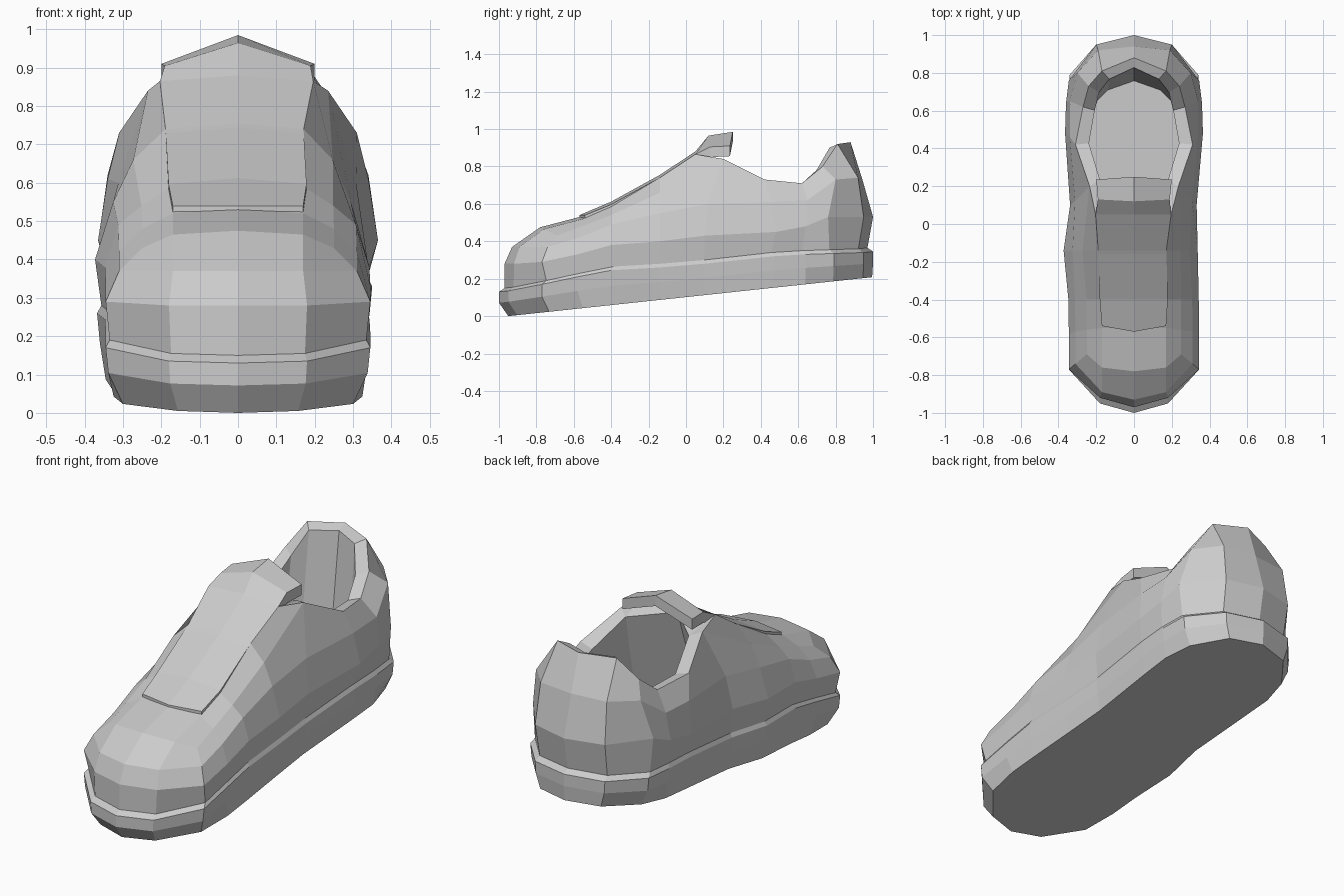
import bpy
import bmesh
from mathutils import Vector

default_cube = bpy.data.objects.get("Cube")
if default_cube:
    bpy.data.objects.remove(default_cube, do_unlink=True)

material = bpy.data.materials.new("plain grey")
material.use_nodes = True
grey = (0.6, 0.6, 0.6, 1)
material.diffuse_color = grey
material.node_tree.nodes["Principled BSDF"].inputs["Base Color"].default_value = grey


def points(xs, ys, zs):
    """Combine separate coordinate rows into a row of points."""
    return [Vector(point) for point in zip(xs, ys, zs)]


def skin(row_a, row_b):
    """Faces that join two rows of points of equal length."""
    return [[row_a[i], row_a[i + 1], row_b[i + 1], row_b[i]]
            for i in range(len(row_a) - 1)]


def side_width(point, side):
    """Mirrored x, with the ball of the foot fuller on the right side."""
    fullness = max(0, 1 - abs(point.y + .14) / .3)
    return point.x * (side - .05 * fullness)


def build_mirrored(name, polygons):
    """Make one flat shaded object from the polygons of its left half."""
    mesh_builder = bmesh.new()
    for polygon in polygons:
        for side in (1, -1):
            corners = [mesh_builder.verts.new((side_width(p, side), p.y, p.z))
                       for p in polygon]
            mesh_builder.faces.new(corners[::side])
    bmesh.ops.remove_doubles(mesh_builder, verts=mesh_builder.verts, dist=0.0005)
    bmesh.ops.recalc_face_normals(mesh_builder, faces=mesh_builder.faces)
    mesh = bpy.data.meshes.new(name)
    mesh_builder.to_mesh(mesh)
    mesh_builder.free()
    mesh.materials.append(material)
    shape = bpy.data.objects.new(name, mesh)
    bpy.context.collection.objects.link(shape)
    return shape


# Sole outline, running from the toe centre round the left side to the heel
outline = points(
    [0, .18, .345, .345, .345, .35, .33, .345, .35, .34, .2, 0],
    [-1, -.95, -.77, -.58, -.4, -.14, .1, .47, .64, .79, .95, 1],
    [.13, .135, .17, .21, .245, .26, .28, .32, .33, .335, .34, .345])


def sole_bottom(p):
    """Point on the sloping underside, rounded in at the toe and heel."""
    x = p.x * (.94 if abs(p.y) < .7 else .87)
    y = p.y * (.95 if p.y < 0 else .995)
    return Vector((x, y, .107 * (y + .95)))


def ledge(p):
    return Vector((p.x * .97, p.y * .97, p.z + .02))


# Sole: bottom, bulging wall and sloped ledge
bottom_row = [sole_bottom(p) for p in outline]
bulge_row = [Vector((p.x * .98, p.y, b.z * .45 + p.z * .55))
             for p, b in zip(outline, bottom_row)]
ledge_row = [ledge(p) for p in outline]
build_mirrored("sole", [bottom_row, ledge_row]
               + skin(bottom_row, bulge_row)
               + skin(bulge_row, outline)
               + skin(outline, ledge_row))

# Upper: three rows of points above the ledge
low_row = points(
    [0, .18, .345, .345, .345, .355, .335, .365, .36, .345, .2, 0],
    [-.97, -.92, -.77, -.58, -.4, -.14, .1, .48, .64, .76, .95, 1],
    [.28, .28, .29, .33, .38, .4, .43, .45, .48, .53, .53, .53])
middle_row = points(
    [0, .17, .31, .31, .31, .31, .31, .34, .34, .3, .19, 0],
    [-.93, -.89, -.74, -.57, -.4, -.14, .12, .46, .65, .8, .92, .94],
    [.37, .37, .37, .42, .49, .55, .6, .61, .62, .73, .74, .74])
top_row = points(
    [0, .17, .25, .25, .25, .26, .235, .31, .27, .24, .17, 0],
    [-.78, -.76, -.69, -.56, -.4, -.14, .2, .42, .62, .73, .81, .88],
    [.475, .465, .43, .48, .54, .66, .84, .73, .71, .8, .92, .93])

# Instep strip over the top of the foot
strip_edge = points([.17, .18, .18, .2], [-.55, -.4, -.14, .05], [.52, .585, .74, .865])
strip_centre = [Vector((0, p.y, p.z + .015)) for p in strip_edge]

# Collar rim and the lining down to the insole, reaching under the instep
collar = top_row[6:]


def rim_inset(p):
    return Vector((p.x * .77, .48 + (p.y - .48) * .87, p.z - .02))


def insole(p):
    reach = 1.4 if p.y < .3 else .8
    return Vector((p.x * 1.05, .48 + (p.y - .48) * reach, .36))


inner_rim = [rim_inset(p) for p in collar]
front_rim = Vector((0, .07, .83))
inner_loop = [front_rim] + inner_rim
insole_loop = [insole(p) for p in inner_loop]

build_mirrored("upper", [ledge_row, insole_loop]
               + skin(ledge_row, low_row)
               + skin(low_row, middle_row)
               + skin(middle_row, top_row)
               + [[top_row[1], top_row[2], top_row[3], strip_edge[0]],
                  [top_row[0], top_row[1], strip_edge[0], strip_centre[0]]]
               + skin(top_row[3:7], strip_edge)
               + skin(strip_edge, strip_centre)
               + [[strip_edge[-1], collar[0], inner_rim[0]],
                  [strip_centre[-1], strip_edge[-1], inner_rim[0], front_rim]]
               + skin(collar, inner_rim)
               + skin(inner_loop, insole_loop))


def slab(name, edge, centre, drop):
    """Closed plate between an edge path and a centre path."""
    down = Vector((0, 0, drop))
    under_edge = [p - down for p in edge]
    under_centre = [p - down for p in centre]
    ends = [[edge[i], centre[i], under_centre[i], under_edge[i]] for i in (0, -1)]
    return build_mirrored(name, skin(edge, centre) + skin(under_edge, under_centre)
                          + skin(edge, under_edge) + ends)


# Raised panel on the instep, running flush into the strip at its upper end
panel_edge = points([.17, .18, .18], [-.54, -.4, -.16], [.54, .597, .729])
panel_centre = points([0, 0, 0], [-.57, -.4, -.16], [.54, .612, .744])
slab("instep_panel", panel_edge, panel_centre, .03)

# Thick arched tongue tab growing out of the strip over the opening
tab_edge = points([.2, .19, .2], [.05, .13, .235], [.865, .905, .91])
tab_centre = points([0, 0, 0], [.05, .12, .25], [.88, .965, .985])
slab("tongue_tab", tab_edge, tab_centre, .055)
